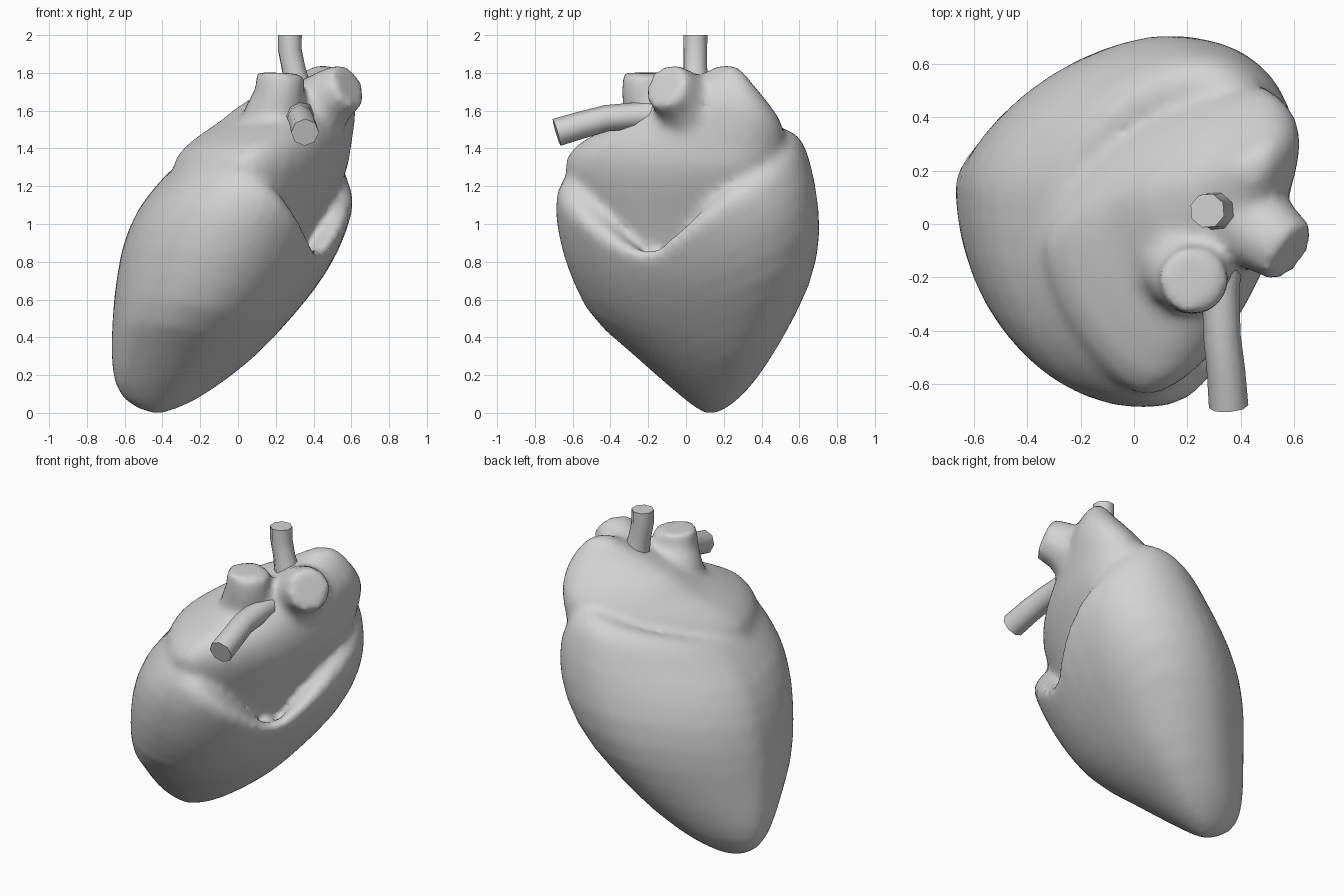
import bpy, bmesh, math
from mathutils import Vector

if "Cube" in bpy.data.objects:
    bpy.data.objects.remove(bpy.data.objects["Cube"])

flesh = bpy.data.materials.new("plain grey")
flesh.diffuse_color = (0.65, 0.65, 0.65, 1)
flesh.use_nodes = True
flesh.node_tree.nodes["Principled BSDF"].inputs["Base Color"].default_value = flesh.diffuse_color


def make_object(name, parts, angle=50):
    """Skin each part (a stack of equal rings), cap its ends, shade smooth."""
    bm = bmesh.new()
    for rings in parts:
        loops = [[bm.verts.new(p) for p in ring] for ring in rings]
        n = len(loops[0])
        for low, high in zip(loops, loops[1:]):
            for i in range(n):
                k = (i + 1) % n
                bm.faces.new((low[i], low[k], high[k], high[i]))
        bm.faces.new(loops[0][::-1])
        bm.faces.new(loops[-1])
    bmesh.ops.recalc_face_normals(bm, faces=bm.faces)
    mesh = bpy.data.meshes.new(name)
    bm.to_mesh(mesh)
    bm.free()
    mesh.materials.append(flesh)
    mesh.shade_smooth()
    mesh.set_sharp_from_angle(angle=math.radians(angle))
    obj = bpy.data.objects.new(name, mesh)
    bpy.context.collection.objects.link(obj)
    return obj


def sample(table, u):
    """Smoothly interpolate rows of (key, values...) at key u."""
    u = min(max(u, table[0][0]), table[-1][0])
    k = max(i for i in range(len(table) - 1) if table[i][0] <= u)
    a, b = table[k], table[k + 1]
    p, q = table[max(k - 1, 0)], table[min(k + 2, len(table) - 1)]
    h = b[0] - a[0]
    t = (u - a[0]) / h
    out = []
    for c in range(1, len(a)):
        ma = (b[c] - p[c]) / (b[0] - p[0]) * h
        mb = (q[c] - a[c]) / (q[0] - a[0]) * h
        out.append((2*t**3 - 3*t*t + 1) * a[c] + (t**3 - 2*t*t + t) * ma
                   + (3*t*t - 2*t**3) * b[c] + (t**3 - t*t) * mb)
    return out


def section(box, frac, powers, ang):
    """Lopsided oval: four extreme points joined by superellipse quarters."""
    x0, x1, y0, y1 = box
    fb, ff, fl, fr = frac
    xb, xf = x0 + fb * (x1 - x0), x0 + ff * (x1 - x0)
    yl, yr = y0 + fl * (y1 - y0), y0 + fr * (y1 - y0)
    q = int(ang // 90) % 4
    e = 2 / powers[q]
    c = abs(math.cos(math.radians(ang))) ** e
    s = abs(math.sin(math.radians(ang))) ** e
    xm, xe = (xb if q < 2 else xf), (x1 if q in (0, 3) else x0)
    ym, ye = (yr if q in (0, 3) else yl), (y1 if q < 2 else y0)
    return Vector((xm + (xe - xm) * c, ym + (ye - ym) * s))


def tube(path, sides=10):
    """Rings of a round vessel along (x, y, z, radius) stations."""
    pts = [Vector(p[:3]) for p in path]
    rings = []
    for i, p in enumerate(pts):
        d = (pts[min(i + 1, len(pts) - 1)] - pts[max(i - 1, 0)]).normalized()
        side = d.cross(Vector((0.3, 0.9, 0.1)) if abs(d.z) > 0.7 else Vector((0, 0, 1))).normalized()
        up = side.cross(d)
        rings.append([p + path[i][3] * (side * math.cos(a) + up * math.sin(a))
                      for a in (2 * math.pi * k / sides for k in range(sides))])
    return rings


ANGLES = [i * 360 / 40 for i in range(40)]

# Ventricles: z, left, right, front, back
VENTRICLE = [
    (0.0, -0.47, -0.39, 0.09, 0.17), (0.05, -0.58, -0.26, 0.02, 0.25),
    (0.15, -0.65, -0.10, -0.10, 0.35), (0.3, -0.67, 0.09, -0.27, 0.455),
    (0.5, -0.665, 0.28, -0.49, 0.57), (0.7, -0.645, 0.44, -0.60, 0.66),
    (0.9, -0.605, 0.55, -0.665, 0.705), (1.1, -0.515, 0.61, -0.69, 0.70),
    (1.3, -0.35, 0.60, -0.64, 0.665), (1.5, -0.20, 0.54, -0.50, 0.60)]
# Height of the upper rim around the ventricles, by angle from the right side
RIM = [(0, 1.16), (30, 1.34), (60, 1.49), (90, 1.49), (135, 1.41), (180, 1.33),
       (225, 1.35), (255, 1.30), (280, 1.20), (300, 1.05), (315, 0.92), (330, 0.85), (345, 0.99), (360, 1.16)]


def ventricle_point(ang, t, shrink=1.0, drop=0.0):
    rim = sample(RIM, ang)[0]
    z = rim * t
    p = section(sample(VENTRICLE, z), (0.6, 0.5, 0.58, 0.66), (2.3, 1.65, 2.12, 2), ang)
    mid = Vector((0.15, 0.0))
    p = mid + (p - mid) * shrink
    return (p.x, p.y, z - drop)


levels = [0, 0.025, 0.06, 0.11, 0.18, 0.26, 0.35, 0.45, 0.55, 0.65, 0.74, 0.82, 0.89, 0.94]
ventricles = [[ventricle_point(a, t) for a in ANGLES] for t in levels]
# Rounded lip rolling inward over the rim
for t, shrink, drop in ((0.975, 0.98, 0), (1, 0.92, 0), (1, 0.81, 0), (1, 0.70, 0.03), (1, 0.4, 0.2)):
    ventricles.append([ventricle_point(a, t, shrink, drop) for a in ANGLES])

# Atria and outflow body: z, left, right, front, back
ATRIA = [
    (0.75, 0.00, 0.29, -0.34, 0.10), (0.95, -0.10, 0.40, -0.46, 0.32),
    (1.15, -0.24, 0.51, -0.58, 0.44), (1.3, -0.345, 0.58, -0.645, 0.51),
    (1.42, -0.27, 0.60, -0.58, 0.53), (1.55, -0.09, 0.62, -0.34, 0.50),
    (1.65, 0.04, 0.62, -0.18, 0.43), (1.75, 0.25, 0.58, -0.01, 0.35),
    (1.81, 0.35, 0.54, 0.11, 0.30), (1.84, 0.40, 0.50, 0.17, 0.26)]
heights = [0.75, 0.85, 0.95, 1.05, 1.15, 1.23, 1.3, 1.36, 1.42, 1.48, 1.55, 1.6, 1.65, 1.7, 1.75, 1.81, 1.84]
atria = [[(*section(sample(ATRIA, z), (0.78, 0.42, 0.48, 0.78), (2, 1.55, 1.55, 1.65), a), z)
          for a in ANGLES] for z in heights]

# Great vessels that grow out of the body
wide_vessel = tube([(0.20, -0.13, 1.40, 0.20), (0.19, -0.15, 1.52, 0.19), (0.20, -0.18, 1.61, 0.16),
                    (0.222, -0.21, 1.70, 0.135), (0.225, -0.21, 1.80, 0.13)], 12)
side_vessel = tube([(0.30, 0.14, 1.42, 0.20), (0.35, 0.07, 1.52, 0.20), (0.43, 0.01, 1.62, 0.18),
                    (0.51, -0.05, 1.69, 0.15), (0.59, -0.11, 1.735, 0.13)], 10)

# Fuse the body into one skin with softened folds
body = make_object("heart_body", [ventricles, atria, wide_vessel, side_vessel])
fuse = body.modifiers.new("fuse", 'REMESH')
fuse.mode = 'VOXEL'
fuse.voxel_size = 0.025
fuse.use_smooth_shade = True
soften = body.modifiers.new("soften", 'SMOOTH')
soften.factor = 0.5
soften.iterations = 10
bpy.context.view_layer.update()
skin = bpy.data.meshes.new_from_object(body.evaluated_get(bpy.context.evaluated_depsgraph_get()))
body.modifiers.clear()
body.data = skin
skin.materials.clear()
skin.materials.append(flesh)
skin.shade_smooth()

# Thin vessels
make_object("thin_upper_vessel", [tube([(0.335, 0.05, 1.60, 0.10), (0.325, 0.05, 1.68, 0.08), (0.295, 0.05, 1.82, 0.066),
                                        (0.275, 0.05, 1.92, 0.066), (0.275, 0.05, 2.0, 0.066)], 8)])
make_object("thin_front_vessel", [tube([(0.33, -0.12, 1.58, 0.08), (0.325, -0.25, 1.575, 0.07), (0.33, -0.42, 1.56, 0.07),
                                        (0.345, -0.55, 1.525, 0.072), (0.355, -0.685, 1.485, 0.074)], 8)])
